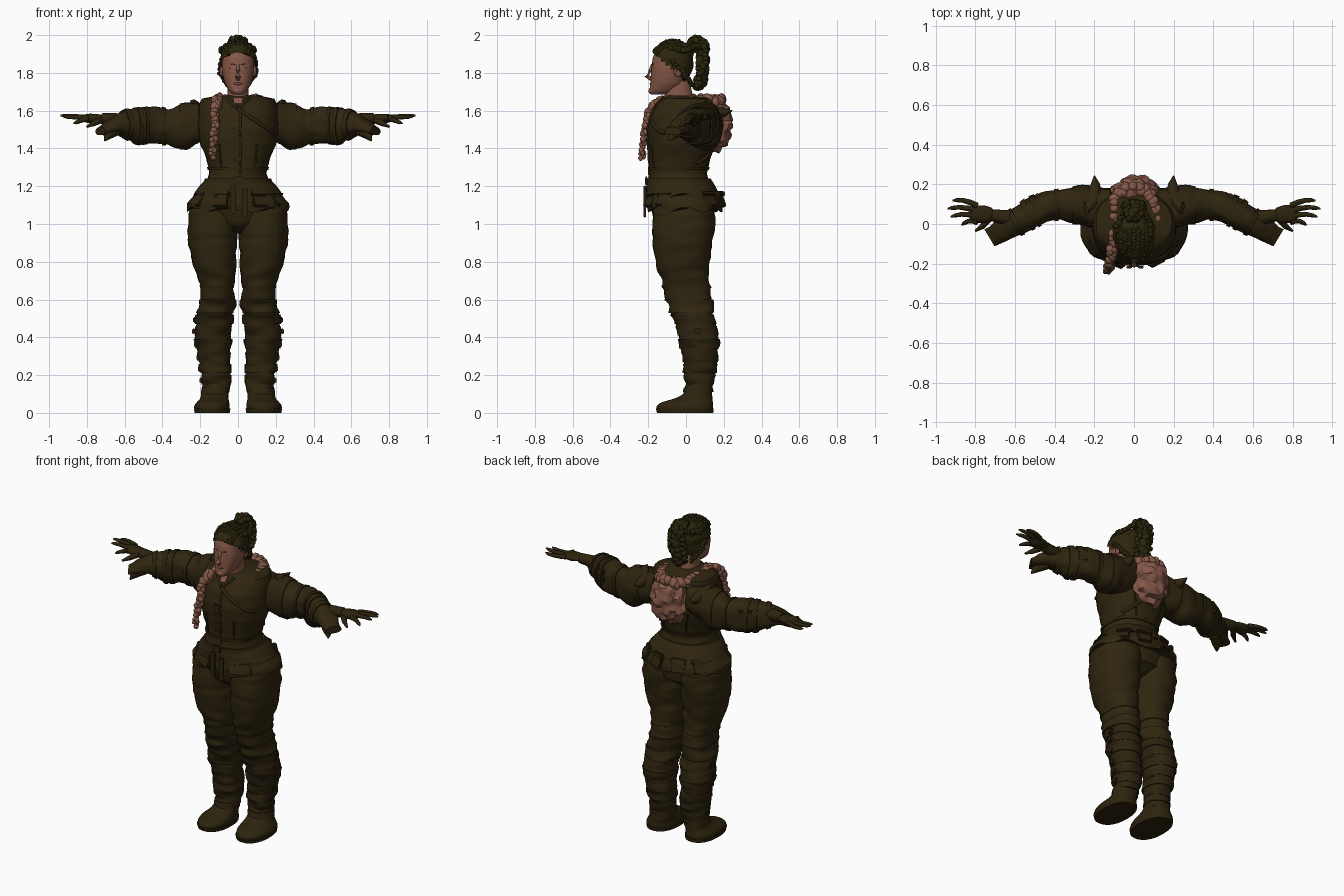
import bpy, bmesh, math, random
from mathutils import Vector, Euler, noise

random.seed(4)
cube = bpy.data.objects.get("Cube")
if cube:
    bpy.data.objects.remove(cube)


def material(name, color):
    mat = bpy.data.materials.new(name)
    mat.use_nodes = True
    mat.diffuse_color = (*color, 1)
    mat.node_tree.nodes["Principled BSDF"].inputs["Base Color"].default_value = (*color, 1)
    return mat


CLOTH = material("dark olive cloth", (.029, .019, .005))
LEATHER = material("dark leather", (.026, .017, .0045))
HAIR = material("dark hair", (.025, .019, .004))
SKIN = material("warm skin", (.235, .096, .062))
FUR = material("pinkish fur", (.235, .098, .064))
LIPS = material("lips", (.19, .07, .048))


def finish(bm, name, mat, angle=40):
    bmesh.ops.recalc_face_normals(bm, faces=bm.faces)
    mesh = bpy.data.meshes.new(name)
    bm.to_mesh(mesh)
    bm.free()
    mesh.materials.append(mat)
    ob = bpy.data.objects.new(name, mesh)
    bpy.context.collection.objects.link(ob)
    bpy.ops.object.select_all(action='DESELECT')
    ob.select_set(True)
    bpy.context.view_layer.objects.active = ob
    bpy.ops.object.shade_smooth_by_angle(angle=math.radians(angle))


def sample(rows, t):
    for a, b in zip(rows, rows[1:]):
        if t <= b[0]:
            k = (t - a[0]) / (b[0] - a[0])
            return [p + (q - p) * k for p, q in zip(a, b)]
    return list(rows[-1])


def upright(row):
    # Horizontal ring: height, x range, y range
    z, x0, x1, y0, y1 = row
    return Vector(((x0 + x1) / 2, (y0 + y1) / 2, z)), Vector(((x1 - x0) / 2, 0, 0)), Vector((0, (y1 - y0) / 2, 0))


def sleeve_ring(row):
    # Arm ring that turns as the forearm bends forward
    x, y, z, ry, rz = row
    tilt = max(0, min(.6, (x - .4) * 3))
    return Vector((x, y, z)), Vector((tilt, 1, 0)).normalized() * ry, Vector((0, 0, rz))


def symmetric(rows):
    return [(z, -w, w, f, b) for z, w, f, b in rows]


def loft(name, rows, mat, ring=upright, steps=24, span=None, grow=0, ripple=0, side=1, cut=None, hem=0, n=28):
    bm = bmesh.new()
    low, high = span or (rows[0][0], rows[-1][0])
    loops = []
    for i in range(steps + 1):
        c, u, v = ring(sample(rows, low + (high - low) * i / steps))
        u, v = u + u.normalized() * grow, v + v.normalized() * grow
        loop = []
        for j in range(n):
            a = math.tau * j / n
            d = u * math.copysign(abs(math.cos(a)) ** .88, math.cos(a)) + v * math.copysign(abs(math.sin(a)) ** .88, math.sin(a))
            p = c + d
            p += d.normalized() * ripple * noise.noise(Vector((p.x * 9, p.y * 9, p.z * 22)))
            if hem and i == 0:
                p.z += hem * math.cos(a * 7)
            loop.append(bm.verts.new((p.x * side, p.y, p.z)))
        loops.append(loop)
    for p, q in zip(loops, loops[1:]):
        for j in range(n):
            k = (j + 1) % n
            bm.faces.new((p[j], p[k], q[k], q[j]))
    bm.faces.new(loops[0])
    bm.faces.new(loops[-1])
    if cut:
        bmesh.ops.delete(bm, geom=[v for v in bm.verts if cut(v.co)], context='VERTS')
    finish(bm, name, mat)


def tube(name, pts, radii, mat, n=8):
    bm = bmesh.new()
    pts = [Vector(p) for p in pts]
    loops = []
    for i, p in enumerate(pts):
        q = (pts[min(i + 1, len(pts) - 1)] - pts[max(i - 1, 0)]).to_track_quat('Z', 'Y')
        loops.append([bm.verts.new(p + q @ Vector((math.cos(math.tau * j / n), math.sin(math.tau * j / n), 0)) * radii[i]) for j in range(n)])
    for p, q in zip(loops, loops[1:]):
        for j in range(n):
            bm.faces.new((p[j], p[(j + 1) % n], q[(j + 1) % n], q[j]))
    bm.faces.new(loops[0])
    bm.faces.new(loops[-1])
    finish(bm, name, mat, 60)


def box(name, loc, size, mat, turn=0, lean=0):
    bm = bmesh.new()
    bmesh.ops.create_cube(bm, size=1)
    bmesh.ops.scale(bm, vec=size, verts=bm.verts)
    bmesh.ops.bevel(bm, geom=bm.edges[:], offset=min(size) * .25, segments=2, affect='EDGES')
    bmesh.ops.rotate(bm, matrix=Euler((lean, 0, turn)).to_matrix(), verts=bm.verts)
    bmesh.ops.translate(bm, vec=loc, verts=bm.verts)
    finish(bm, name, mat)


def clumps(name, pts, r0, r1, count, mat, jitter=.006):
    # Lumpy strand made of overlapping tufts
    bm = bmesh.new()
    pts = [Vector(p) for p in pts]
    for i in range(count):
        t = i / (count - 1)
        s = t * (len(pts) - 1)
        k = min(int(s), len(pts) - 2)
        p = pts[k].lerp(pts[k + 1], s - k) + Vector([random.uniform(-jitter, jitter) for _ in range(3)])
        new = bmesh.ops.create_icosphere(bm, subdivisions=2, radius=r0 + (r1 - r0) * t)["verts"]
        bmesh.ops.scale(bm, vec=(random.uniform(.8, 1.1), 1, random.uniform(.8, 1.3)), verts=new)
        bmesh.ops.translate(bm, vec=p, verts=new)
    finish(bm, name, mat)


def blob(name, loc, size, mat, amp=0, freq=14):
    bm = bmesh.new()
    bmesh.ops.create_icosphere(bm, subdivisions=4, radius=1)
    for v in bm.verts:
        d = v.co.copy()
        v.co = Vector((d.x * size[0], d.y * size[1], d.z * size[2])) + Vector(loc)
        v.co += d * amp * noise.noise(v.co * freq)
    finish(bm, name, mat)


# Jacket, peplum and belts
TORSO = symmetric([(.95, .03, -.09, .07), (1.0, .16, -.16, .14), (1.1, .22, -.19, .15), (1.2, .18, -.2, .13), (1.27, .15, -.195, .11),
                   (1.34, .165, -.195, .13), (1.42, .2, -.2, .15), (1.5, .212, -.205, .165), (1.58, .21, -.185, .17),
                   (1.64, .205, -.15, .16), (1.668, .19, -.125, .15), (1.68, .11, -.1, .13)])
loft("jacket", TORSO, CLOTH, steps=44, ripple=.006)
SKIRT = symmetric([(1.075, .272, -.205, .192), (1.11, .272, -.21, .195), (1.15, .235, -.205, .175), (1.2, .2, -.205, .15), (1.24, .16, -.2, .125)])
loft("peplum", SKIRT, CLOTH, steps=10, hem=.014, n=56, ripple=.008)
loft("peplum_upper_layer", SKIRT, CLOTH, span=(1.15, 1.24), steps=6, grow=.006, hem=.012, n=56)
loft("waist_belt", TORSO, LEATHER, span=(1.215, 1.24), steps=3, grow=.012)
loft("upper_belt", TORSO, LEATHER, span=(1.285, 1.302), steps=3, grow=.007)
box("belt_buckle", (0, -.21, 1.228), (.05, .014, .045), LEATHER)
for a in (-148, -112, -62, -32, 40, 72, 108, 140):
    c, s = math.cos(math.radians(a)), math.sin(math.radians(a))
    lean = -.2 - .45 * abs(c)
    box("belt_pouch", (.243 * c, .198 * s - .008, 1.13), (.085, .022, .085), LEATHER, math.radians(a + 90), lean)
    box("pouch_flap", (.232 * c, .2 * s - .008, 1.16), (.09, .026, .028), CLOTH, math.radians(a + 90), lean)
for x, z in ((-.025, 1.13), (.035, 1.11)):
    box("hanging_strap", (x, -.218, z), (.028, .012, .15), LEATHER)


def on_chest(x, z, back=False, lift=0):
    _, _, w, f, b = sample(TORSO, z)
    bulge = (b - f) / 2 * max(0, 1 - abs(x / w) ** 2.27) ** .44
    return (x, (f + b) / 2 + (bulge + lift if back else -bulge - lift), z)


def seam(name, a, b, r=.005, back=False):
    line = [on_chest(a[0] + (b[0] - a[0]) * i / 10, a[1] + (b[1] - a[1]) * i / 10, back) for i in range(11)]
    tube(name, line, [r] * 11, LEATHER)


seam("front_closure", (.012, 1.26), (.012, 1.61), .007)
seam("chest_strap", (.0, 1.61), (.19, 1.48), .01)
seam("back_strap", (-.15, 1.6), (.14, 1.32), .01, True)
for s in (1, -1):
    seam("side_front_seam", (.1 * s, 1.42), (.09 * s, 1.3))
    seam("side_back_seam", (.11 * s, 1.45), (.07 * s, 1.3), back=True)
    seam("collar_edge", (.006 * s, 1.615), (.06 * s, 1.667), .009)
for i in range(4):
    box("jacket_toggle", on_chest(0, 1.34 + i * .055, lift=.003), (.05, .012, .014), LEATHER)
box("neck_opening", (0, -.142, 1.652), (.04, .008, .04), SKIN, lean=-.7)

# Legs, boots, sleeves and gloves
LEG = [(.08, .05, .19, -.01, .14), (.14, .045, .185, 0, .14), (.25, .04, .2, -.012, .162), (.4, .033, .227, -.033, .174),
       (.5, .03, .217, -.065, .148), (.6, .02, .203, -.105, .133), (.68, .018, .2, -.125, .125), (.76, .012, .23, -.148, .122), (.8, .01, .245, -.155, .125),
       (.9, .006, .263, -.17, .142), (1.0, .004, .268, -.18, .15), (1.08, .004, .255, -.178, .15), (1.14, .01, .21, -.16, .14)]
FOOT = [(0, .048, .225, -.15, .14), (.035, .042, .232, -.158, .143), (.055, .046, .222, -.135, .14), (.075, .05, .2, -.06, .14), (.1, .05, .19, -.015, .14), (.16, .05, .184, 0, .138)]
SLEEVE = [(.12, .085, 1.55, .09, .1), (.22, .085, 1.53, .1, .105), (.27, .095, 1.512, .094, .118), (.32, .095, 1.51, .088, .115), (.37, .098, 1.515, .078, .092),
          (.45, .09, 1.525, .078, .098), (.53, .05, 1.52, .075, .09), (.59, .01, 1.525, .068, .075), (.64, -.02, 1.53, .062, .05), (.73, -.068, 1.49, .048, .022)]
for s, label in ((1, "left_"), (-1, "right_")):
    loft(label + "trouser_leg", LEG, CLOTH, steps=60, ripple=.012, side=s)
    loft(label + "front_thigh_panel", LEG, CLOTH, span=(.74, .92), steps=8, grow=.003, ripple=.012, side=s, cut=lambda p: p.y > -.04)
    loft(label + "boot", FOOT, LEATHER, steps=16, ripple=.004, side=s)
    loft(label + "sole", FOOT, LEATHER, span=(0, .022), steps=2, grow=.004, side=s)
    loft(label + "foot_strap", FOOT, LEATHER, span=(.11, .135), steps=2, grow=.005, side=s)
    for i, z in enumerate((.15, .21, .27, .34, .41, .47)):
        loft(label + "shin_wrap", LEG, LEATHER, span=(z, z + .05), steps=5, grow=.003 + .003 * (i % 2), ripple=.014, side=s)
        box(label + "wrap_buckle", (s * (sample(LEG, z)[2] + .008), .06, z + .022), (.018, .035, .03), LEATHER)
    loft(label + "knee_fold", LEG, CLOTH, span=(.53, .6), steps=5, grow=.006, ripple=.018, side=s)
    loft(label + "knee_strap", LEG, LEATHER, span=(.66, .675), steps=2, grow=.004, ripple=.012, side=s)
    loft(label + "sleeve", SLEEVE, CLOTH, sleeve_ring, steps=44, ripple=.014, side=s)
    loft(label + "shoulder_guard", SLEEVE, LEATHER, sleeve_ring, span=(.21, .31), steps=8, grow=.005, ripple=.012, side=s)
    for x in (.38, .485, .525, .585):
        loft(label + "sleeve_band", SLEEVE, LEATHER, sleeve_ring, span=(x, x + .022), steps=2, grow=.007, ripple=.012, side=s)
    box(label + "elbow_pad", (s * .51, .125, 1.54), (.09, .03, .08), LEATHER, -s * .5)
    tube(label + "cuff_point", [(s * .64, -.03, 1.5), (s * .69, -.07, 1.475), (s * .705, -.09, 1.44)], [.032, .03, .004], CLOTH)
    for p in ((.2, .245, 1.6), (.25, .11, 1.655)):
        tube(label + "shoulder_spike", [(s * .2, .13, 1.59), (s * (p[0] - .005), p[1] - .04, p[2] - .01), (s * p[0], *p[1:])], [.045, .022, .002], CLOTH)
    # Glove with spread fingers
    tube(label + "glove", [(s * .58, .02, 1.54), (s * .66, .035, 1.552), (s * .72, .045, 1.558)], [.045, .036, .03], LEATHER, 14)
    blob(label + "palm", (s * .765, .05, 1.56), (.065, .046, .026), LEATHER, .006)
    for i in range(4):
        y = .01 + i * .027
        reach = (.87, .925, .94, .915)[i] - .79
        drop = (-.03, .005, .012, .004)[i]
        tube(label + "finger", [(s * (.79 + reach * t), y + (i - 1.2) * .014 * t + .014 * math.sin(3 * t), 1.563 + drop * t) for t in (0, .3, .6, .85, 1)],
             [.016, .014, .012, .01, .004], LEATHER)
    tube(label + "thumb", [(s * .73, .03, 1.55), (s * .765, -.012, 1.532), (s * .8, -.035, 1.515)], [.02, .015, .006], LEATHER)

# Head and face
HEAD = symmetric([(1.685, .025, -.185, -.1), (1.705, .048, -.195, -.05), (1.74, .068, -.188, -.01), (1.78, .08, -.187, .01),
                  (1.82, .086, -.184, .02), (1.88, .086, -.176, .03), (1.92, .074, -.158, .025), (1.95, .054, -.13, .01), (1.965, .025, -.1, -.03)])
loft("head", HEAD, SKIN, steps=30)
loft("neck", symmetric([(1.62, .062, -.11, .05), (1.68, .056, -.11, .035), (1.76, .054, -.105, .02)]), SKIN, steps=4)
tube("nose", [(0, -.176, 1.845), (0, -.19, 1.81), (0, -.206, 1.782), (0, -.183, 1.767)], [.008, .01, .014, .01], SKIN)
blob("chin", (0, -.178, 1.705), (.028, .02, .02), SKIN)
blob("lips", (0, -.184, 1.742), (.023, .008, .007), LIPS)
for s in (1, -1):
    blob("eye", (.034 * s, -.172, 1.825), (.012, .004, .004), HAIR)
    tube("eyebrow", [(.014 * s, -.182, 1.843), (.035 * s, -.173, 1.848), (.056 * s, -.153, 1.843)], [.0015, .003, .001], HAIR)
    blob("ear", (.088 * s, -.045, 1.81), (.01, .02, .032), SKIN)

# Braided hair
loft("hair_cap", HEAD, HAIR, steps=40, grow=.012, ripple=.012, cut=lambda p: p.z < 1.735 - p.y * .95)
for i in range(-3, 4):
    row = []
    for k in range(9):
        a = math.pi * (.14 + .09 * k)
        row.append((i * .024 * (.6 + .3 * math.sin(a)), -.07 - .095 * math.cos(a), 1.875 + .095 * math.sin(a) * (1 - i * i * .03)))
    clumps("scalp_braid", row, .011, .011, 40, HAIR, .004)
for s in (1, -1):
    clumps("side_braid", [(.05 * s, -.15, 1.9), (.09 * s, -.085, 1.865), (.096 * s, -.01, 1.8), (.055 * s, .03, 1.74)], .011, .012, 34, HAIR, .005)
    clumps("crown_braid", [(.0, -.14, 1.93), (.07 * s, -.09, 1.93), (.088 * s, -.01, 1.92), (.05 * s, .06, 1.94), (0, .085, 1.96)], .013, .015, 44, HAIR, .005)
    clumps("hair_loop", [(.01 * s, .02, 1.965), (.03 * s, .06, 1.975), (.035 * s, .105, 1.93), (.045 * s, .09, 1.83), (.03 * s, .06, 1.73)], .016, .015, 50, HAIR, .01)
clumps("top_knot", [(-.025, .03, 1.965), (-.01, .055, 1.98), (.025, .07, 1.97), (.0, .11, 1.95)], .018, .02, 22, HAIR, .008)
clumps("pony_tail", [(0, .06, 1.95), (0, .09, 1.91), (0, .09, 1.82), (0, .07, 1.73)], .03, .03, 40, HAIR, .012)

# Fur hood, fur collar and hanging fur tail
blob("fur_hood", (.01, .15, 1.53), (.125, .09, .145), FUR, .03, 26)
collar = [(.11 * math.cos(a), .07 + .11 * math.sin(a), 1.65) for a in [math.radians(-20 + 22 * i) for i in range(11)]]
clumps("fur_collar", collar, .026, .026, 80, FUR, .014)
clumps("fur_tail", [(-.1, -.03, 1.66), (-.11, -.13, 1.655), (-.12, -.19, 1.6), (-.123, -.215, 1.5), (-.132, -.225, 1.42), (-.138, -.235, 1.345)], .025, .011, 110, FUR, .011)
